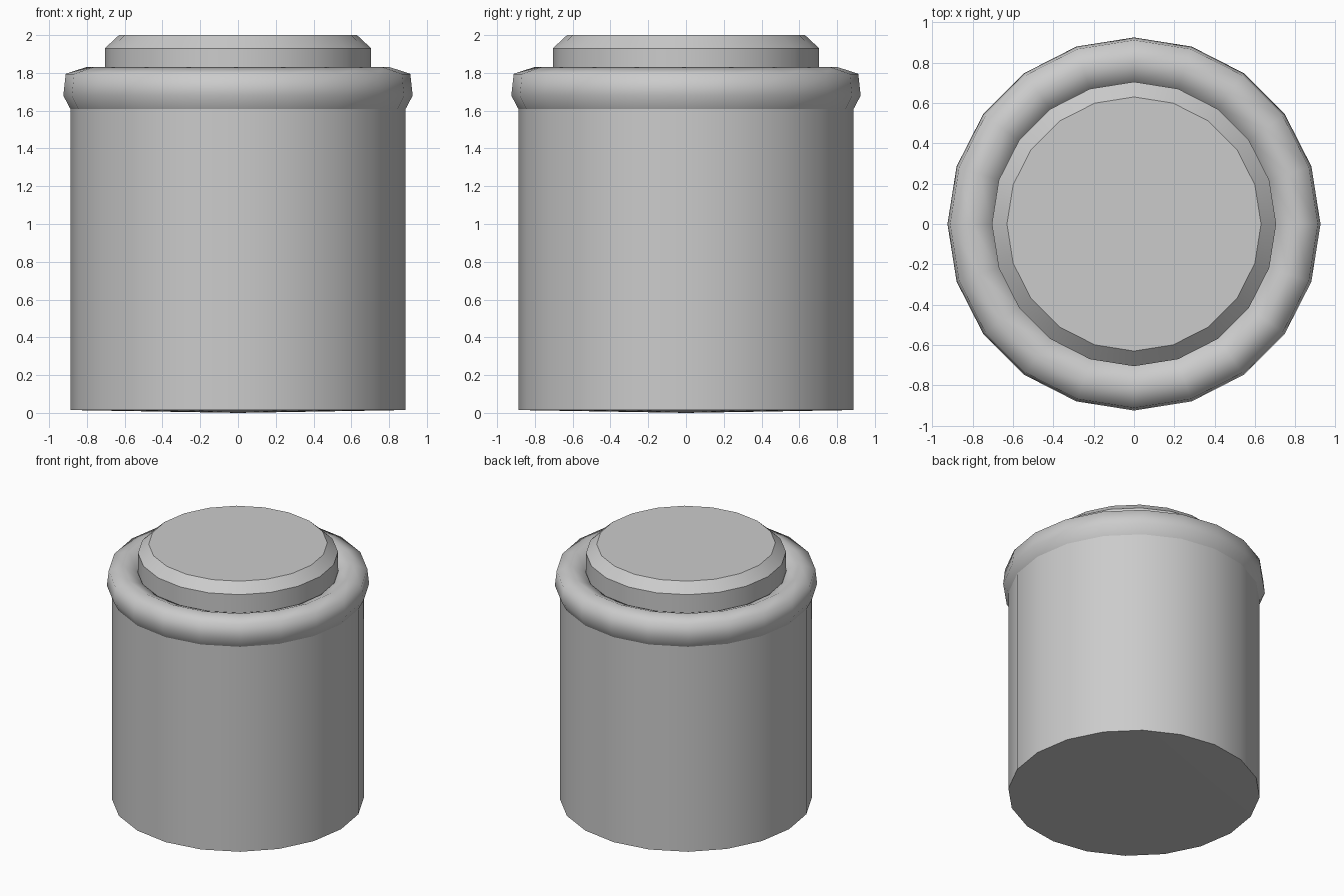
import bpy, bmesh, math

if "Cube" in bpy.data.objects:
    bpy.data.objects.remove(bpy.data.objects["Cube"])

SIDES = 20


def lathe(name, profile, smooth_angle):
    """Spin (radius, z) points round z; a radius of 0 makes a pole."""
    bm = bmesh.new()
    rings = []
    for r, z in profile:
        if r == 0:
            rings.append([bm.verts.new((0, 0, z))] * SIDES)
        else:
            rings.append([bm.verts.new((r * math.cos(2 * math.pi * i / SIDES),
                                        r * math.sin(2 * math.pi * i / SIDES), z))
                          for i in range(SIDES)])
    for a, b in zip(rings, rings[1:]):
        for i in range(SIDES):
            j = (i + 1) % SIDES
            bm.faces.new(list(dict.fromkeys((a[i], a[j], b[j], b[i]))))
    bmesh.ops.recalc_face_normals(bm, faces=bm.faces)
    mesh = bpy.data.meshes.new(name)
    bm.to_mesh(mesh)
    bm.free()
    obj = bpy.data.objects.new(name, mesh)
    bpy.context.collection.objects.link(obj)
    bpy.ops.object.select_all(action='DESELECT')
    obj.select_set(True)
    bpy.context.view_layer.objects.active = obj
    bpy.ops.object.shade_smooth_by_angle(angle=math.radians(smooth_angle))
    return obj


# Straight body with a very shallow pointed base
lathe("body", [(0, 0.0), (0.888, 0.015), (0.888, 1.61)], 40)

# Rounded rim rolling over the body and down to the lid
lathe("rim", [(0.888, 1.61), (0.925, 1.68), (0.912, 1.795),
              (0.805, 1.83), (0.71, 1.79), (0.69, 1.74)], 85)

# Chamfered lid
lathe("lid", [(0.705, 1.74), (0.705, 1.93), (0.63, 2.0), (0, 2.0)], 30)
